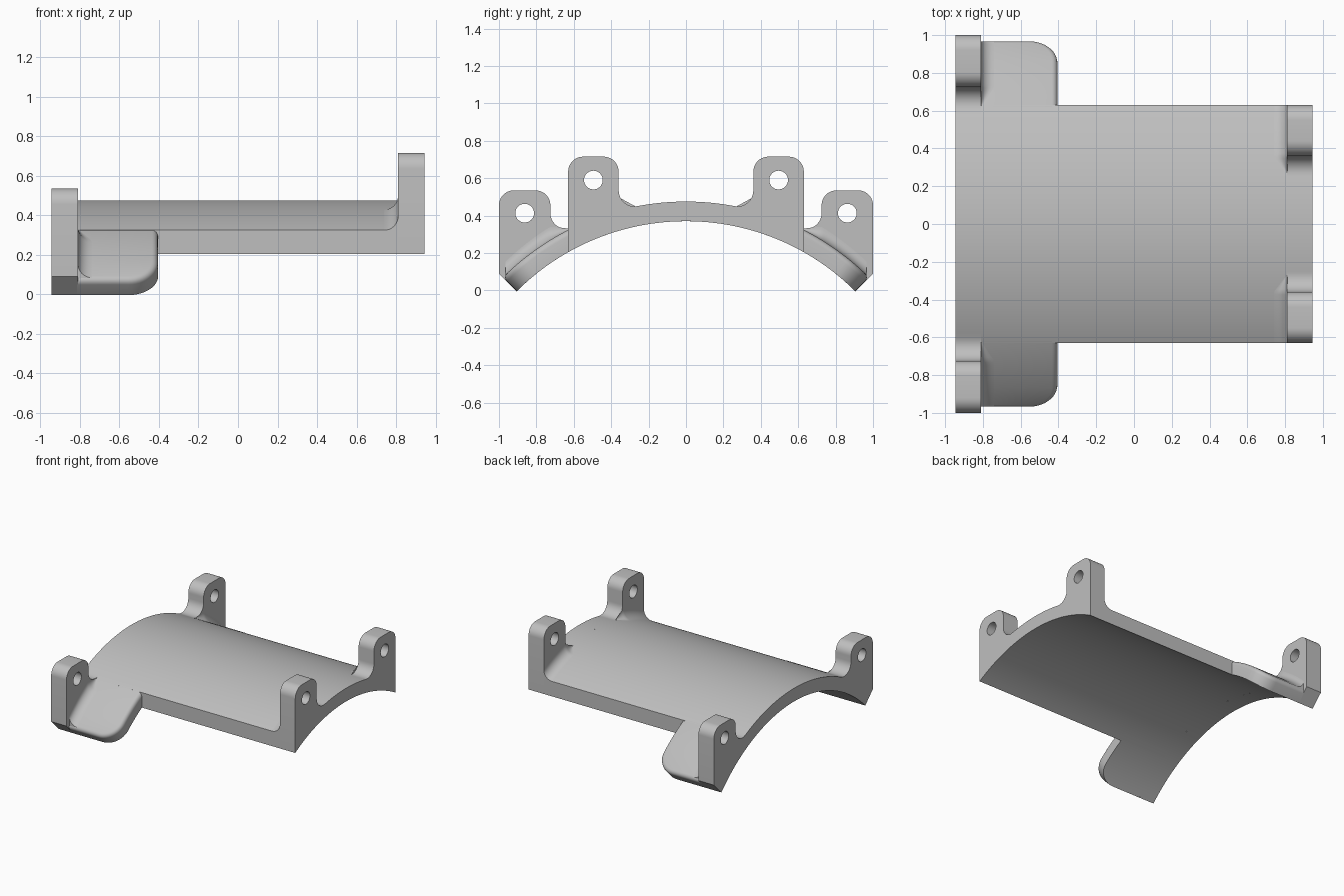
import bpy, bmesh
from math import sin, cos, pi, sqrt, asin, atan2, radians
from mathutils import Matrix

R_IN, R_OUT, AXIS_Z = 1.28, 1.385, -0.91

old = bpy.data.objects.get("Cube")
if old:
    bpy.data.objects.remove(old)

grey = bpy.data.materials.new("plain_grey")
grey.use_nodes = True
COLOUR = (0.52, 0.52, 0.52, 1)
grey.diffuse_color = COLOUR
grey.node_tree.nodes["Principled BSDF"].inputs["Base Color"].default_value = COLOUR


def arc_z(y, r):
    return AXIS_Z + sqrt(r * r - y * y)


def arch(y0, y1, r, n=48):
    ys = [y0 + (y1 - y0) * i / n for i in range(n + 1)]
    return [(y, arc_z(y, r)) for y in ys]


def round_arc(cy, cz, r, a0, a1, n=10):
    angles = [a0 + (a1 - a0) * i / n for i in range(n + 1)]
    return [(cy + r * cos(a), cz + r * sin(a)) for a in angles]


def finish(ob):
    ob.data.materials.clear()
    ob.data.materials.append(grey)
    bpy.ops.object.select_all(action='DESELECT')
    ob.select_set(True)
    bpy.context.view_layer.objects.active = ob
    bpy.ops.object.shade_smooth_by_angle(angle=radians(30))


def slab(name, x0, x1, outlines):
    """Extrude closed y-z outlines along x; inner outlines become holes."""
    cu = bpy.data.curves.new(name, 'CURVE')
    cu.dimensions, cu.fill_mode = '2D', 'BOTH'
    cu.extrude = (x1 - x0) / 2
    for pts in outlines:
        sp = cu.splines.new('POLY')
        sp.points.add(len(pts) - 1)
        for p, (y, z) in zip(sp.points, pts):
            p.co = (y, z, 0, 1)
        sp.use_cyclic_u = True
    ob = bpy.data.objects.new(name, cu)
    bpy.context.collection.objects.link(ob)
    bpy.ops.object.select_all(action='DESELECT')
    ob.select_set(True)
    bpy.context.view_layer.objects.active = ob
    bpy.ops.object.convert(target='MESH')
    ob = bpy.context.view_layer.objects.active
    # Local x, y, z become world y, z, x
    ob.data.transform(Matrix(((0, 0, 1, (x0 + x1) / 2), (1, 0, 0, 0),
                              (0, 1, 0, 0), (0, 0, 0, 1))))
    bm = bmesh.new()
    bm.from_mesh(ob.data)
    bmesh.ops.remove_doubles(bm, verts=bm.verts, dist=0.0001)
    bmesh.ops.recalc_face_normals(bm, faces=bm.faces)
    bm.to_mesh(ob.data)
    bm.free()
    finish(ob)


def mesh_part(name, build):
    bm = bmesh.new()
    build(bm)
    bmesh.ops.remove_doubles(bm, verts=bm.verts, dist=0.0001)
    bmesh.ops.recalc_face_normals(bm, faces=bm.faces)
    me = bpy.data.meshes.new(name)
    bm.to_mesh(me)
    bm.free()
    ob = bpy.data.objects.new(name, me)
    bpy.context.collection.objects.link(ob)
    finish(ob)


def rib(name, x0, x1, foot, y0, y1, low, top, hole_z):
    """Arched end rib with a pair of rounded, drilled lugs."""
    c, f = 0.08, 0.085
    fy = y0 - f
    fz = AXIS_Z + sqrt((R_OUT + f) ** 2 - fy * fy)
    half = [(y1, low)]
    half += round_arc(y1 - c, top - c, c, 0, pi / 2)
    half += round_arc(y0 + c, top - c, c, pi / 2, pi)
    half += round_arc(fy, fz, f, 0, atan2(AXIS_Z - fz, -fy))
    end = half[-1][0]
    mirrored = [(-y, z) for y, z in reversed(half)]
    outline = arch(-foot, foot, R_IN) + half + arch(end, -end, R_OUT)[1:-1] + mirrored
    mid = (y0 + y1) / 2
    holes = [round_arc(s * mid, hole_z, 0.05, 0, 2 * pi, 32)[:-1] for s in (1, -1)]
    slab(name, x0, x1, [outline] + holes)


def wing(name, side):
    """Curved side flap with one rounded corner and a softened outer edge."""
    x0, x1, corner, soft = -0.815, -0.405, 0.15, 0.03
    start, end = asin(0.62 / R_OUT) * R_OUT, radians(45) * R_OUT
    rows = [(x1, start + (end - corner - start) * i / 10, 0) for i in range(10)]
    rows += [(x1 - corner * (1 - cos(a)), end - corner * (1 - sin(a)), a)
             for a in (pi / 2 * i / 12 for i in range(13))]
    layers = [(0, R_IN)] + [(soft * (1 - cos(a)), R_OUT - soft * (1 - sin(a)))
                            for a in (pi / 2 * i / 4 for i in range(5))]

    def build(bm):
        def vert(x, s, r):
            t = s / R_OUT
            return bm.verts.new((x, side * r * sin(t), AXIS_Z + r * cos(t)))
        edge, root = [], []
        for inset, r in layers:
            edge.append([vert(x - inset * cos(a), s - inset * sin(a), r) for x, s, a in rows])
            root.append([vert(x0, s - inset * sin(a), r) for x, s, a in rows])
        last = len(rows) - 1
        for i in range(last):
            for k in (0, -1):
                bm.faces.new((root[k][i], edge[k][i], edge[k][i + 1], root[k][i + 1]))
            for k in range(len(layers) - 1):
                bm.faces.new((edge[k][i], edge[k + 1][i], edge[k + 1][i + 1], edge[k][i + 1]))
        for k in range(len(layers) - 1):
            bm.faces.new((edge[k][last], edge[k + 1][last], root[k + 1][last], root[k][last]))
    mesh_part(name, build)


def fillet(name, x, direction, side, fade, full, outer, size=0.07):
    """Concave blend between a lug face and the shell, fading toward the crown."""
    def build(bm):
        rows, n = [], 24
        for i in range(n + 1):
            y = fade + (outer - fade) * i / n
            s = size * max(0.01, min(1, (y - fade) / (full - fade)))
            z = arc_z(y, R_OUT)
            pts = [(s * (1 - sin(a)), s * (1 - cos(a)))
                   for a in (pi / 2 * k / 8 for k in range(9))]
            pts.append((-0.004, -0.004))
            rows.append([bm.verts.new((x + direction * dx, side * y, z + dz))
                         for dx, dz in pts])
        m = len(rows[0])
        for a, b in zip(rows, rows[1:]):
            for k in range(m):
                j = (k + 1) % m
                bm.faces.new((a[k], a[j], b[j], b[k]))
        bm.faces.new(rows[0])
        bm.faces.new(rows[-1])
    mesh_part(name, build)


# Arched main shell
slab("arched_shell", -0.81, 0.81, [arch(-0.63, 0.63, R_IN) + arch(0.63, -0.63, R_OUT)])

# End ribs with lugs
rib("wide_end_rib", -0.945, -0.81, 0.905, 0.725, 1.0, 0.09, 0.535, 0.413)
rib("narrow_end_rib", 0.81, 0.945, 0.63, 0.36, 0.63, 0.23, 0.715, 0.59)

# Side flaps and lug blends
for label, side in (("back", 1), ("front", -1)):
    wing(label + "_flap", side)
    fillet(label + "_wide_lug_blend", -0.81, 1, side, 0.62, 0.725, 0.965)
    fillet(label + "_narrow_lug_blend", 0.81, -1, side, 0.27, 0.36, 0.63)
